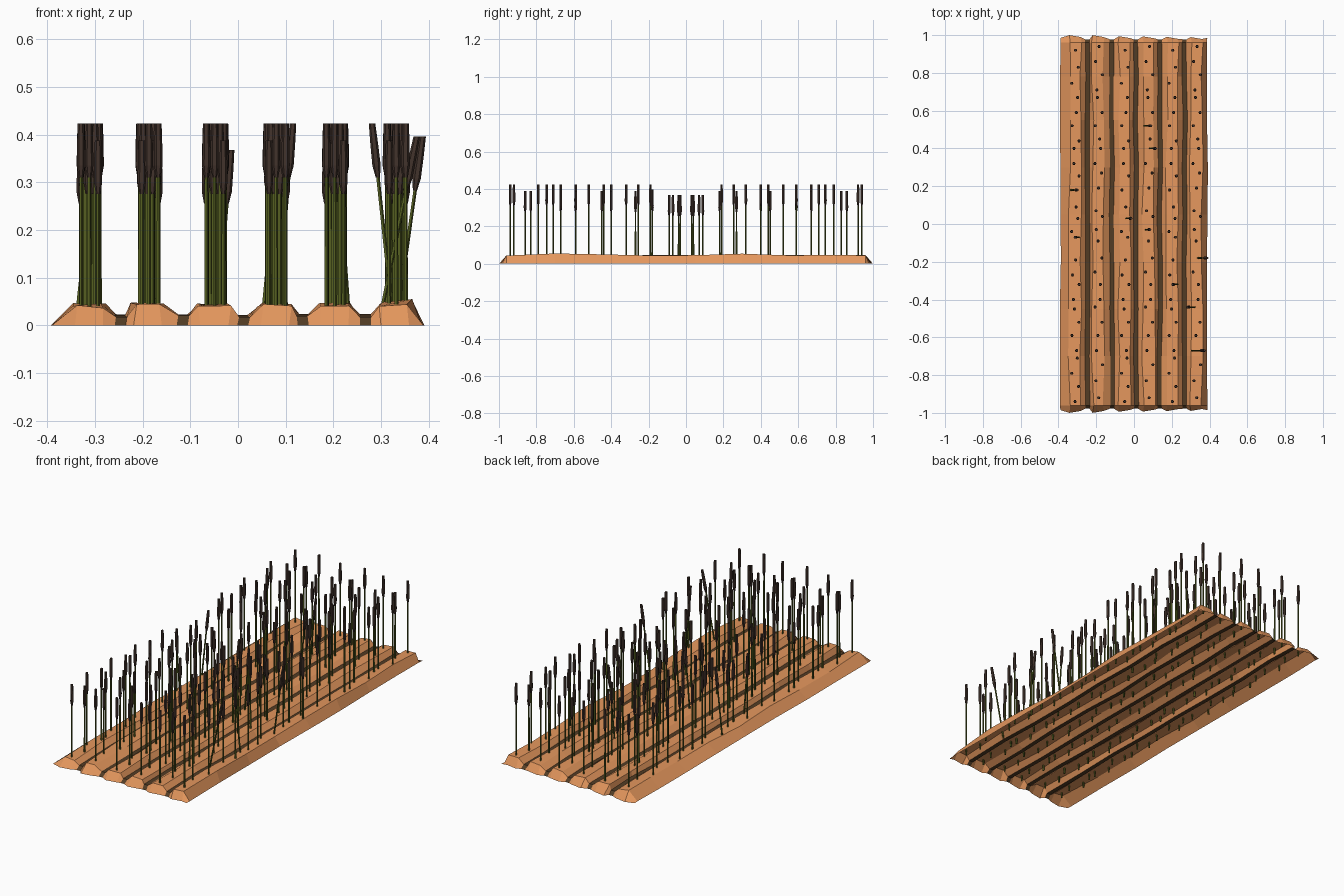
import bpy, bmesh, random
from math import cos, sin, pi
from mathutils import Vector, Matrix

if "Cube" in bpy.data.objects:
    bpy.data.objects.remove(bpy.data.objects["Cube"])

random.seed(4)


def material(name, rgb):
    m = bpy.data.materials.new(name)
    m.diffuse_color = (*rgb, 1)
    m.use_nodes = True
    m.node_tree.nodes["Principled BSDF"].inputs["Base Color"].default_value = m.diffuse_color
    return m


SOIL = material("soil", (0.78, 0.31, 0.11))
FURROW = material("furrow_soil", (0.085, 0.045, 0.018))
GREEN = material("stem_green", (0.09, 0.115, 0.015))
BROWN = material("seed_brown", (0.055, 0.033, 0.025))


def make_object(name, bm, mat, recalc=False):
    if recalc:
        bmesh.ops.recalc_face_normals(bm, faces=bm.faces)
    me = bpy.data.meshes.new(name)
    bm.to_mesh(me)
    bm.free()
    me.materials.append(mat)
    ob = bpy.data.objects.new(name, me)
    bpy.context.collection.objects.link(ob)
    return ob


def strip(name, columns, mat):
    """Open sheet lofted across columns of points that run along y."""
    bm = bmesh.new()
    vs = [[bm.verts.new(p) for p in col] for col in columns]
    for a, b in zip(vs, vs[1:]):
        for j in range(len(a) - 1):
            bm.faces.new((a[j], b[j], b[j + 1], a[j + 1]))
    return make_object(name, bm, mat)


def jit(a):
    return random.uniform(-a, a)


YS = [-1, -0.96, -0.7, -0.45, -0.2, 0.05, 0.3, 0.55, 0.78, 0.96, 1]


def column(x, z, jx, jz, end):
    """One long soil edge, dropping to the ground at both ends."""
    pts = []
    for y in YS:
        if abs(y) == 1:
            pts.append(Vector((x, y * end, 0)))
        else:
            pts.append(Vector((x + jit(jx), y, max(0, z + jit(jz)))))
    return pts


# Shared edges between ridges and furrows
CENTRES = [-0.31, -0.187, -0.047, 0.08, 0.205, 0.332]
FURROWS = [-0.247, -0.117, 0.01, 0.137, 0.268]
left = [column(-0.39, 0, 0.003, 0, 0.985)]
right = []
for i, f in enumerate(FURROWS):
    a = column(f - 0.0115, 0.02, 0.004, 0.004, 0.978)
    b = [p + Vector((0.023, 0, 0)) for p in a]
    right.append(a)
    left.append(b)
    strip(f"furrow_{i + 1}", [a, b], FURROW)
right.append(column(0.388, 0, 0.003, 0, 0.985))

# Soil ridges
for i, c in enumerate(CENTRES):
    end = random.uniform(0.985, 1.0) if i else 1.0
    sl = column(c - 0.032, 0.042, 0.007, 0.006, end)
    sr = column(c + 0.027, 0.041, 0.007, 0.006, end - 0.01)
    if i == 5:
        for p in sr[1:-1]:
            p.z += 0.008
    strip(f"soil_ridge_{i + 1}", [left[i], sl, sr, right[i]], SOIL)


def spindle(bm, profile, sides, mat):
    """Turned shape from (radius, height) pairs, with capped ends."""
    rings = [[bm.verts.new(mat @ Vector((r * cos(2 * pi * k / sides),
                                         r * sin(2 * pi * k / sides), z)))
              for k in range(sides)] for r, z in profile]
    for a, b in zip(rings, rings[1:]):
        for k in range(sides):
            n = (k + 1) % sides
            bm.faces.new((a[k], a[n], b[n], b[k]))
    bm.faces.new(rings[0][::-1])
    bm.faces.new(rings[-1])


PLANT_Y = [.92, .83, .745, .67, .59, .52, .44, .40, .32, .255, .18, .09, .03,
           -.04, -.07, -.19, -.27, -.32, -.40, -.45, -.52, -.59, -.67, -.71,
           -.79, -.86, -.94]
# Leaning plants: (row, nearest y) -> sideways lean over full height
LEAN = {(5, -.70): .085, (5, -.18): .06, (5, -.45): -.045, (3, .52): .04,
        (3, .40): .035, (2, .02): .035, (3, -.04): .03, (0, .18): .045,
        (0, -.07): -.03, (4, -.32): -.03}

# Plant rows, every second row turned end for end
for i, c in enumerate(CENTRES):
    stems, heads = bmesh.new(), bmesh.new()
    flip = -1 if i % 2 else 1
    ys = [y * flip for y in PLANT_Y]
    leans = {min(ys, key=lambda y: abs(y - ly)): d
             for (row, ly), d in LEAN.items() if row == i}
    for n, y in enumerate(ys):
        lean = leans.get(y, 0)
        drop = 0.055 if abs(y) < 0.14 else (0.035 if n % 3 == 1 else 0)
        if abs(lean) > 0.05:
            drop = 0.027
        x = c + 0.02 * sin(n * 2.3) * flip
        m = Matrix.Translation((x - lean * 0.3, y, 0))
        m = m @ Matrix.Shear('XY', 4, (lean / 0.42, 0))
        stem = [(0.0045, 0.012), (0.004, 0.33 - drop)]
        head = [(0.0045, 0.31), (0.0088, 0.335), (0.0082, 0.38),
                (0.0068, 0.423)]
        spindle(stems, stem, 5, m)
        spindle(heads, [(r, z - drop) for r, z in head], 6, m)
    make_object(f"stems_row_{i + 1}", stems, GREEN, True)
    make_object(f"seed_heads_row_{i + 1}", heads, BROWN, True)
